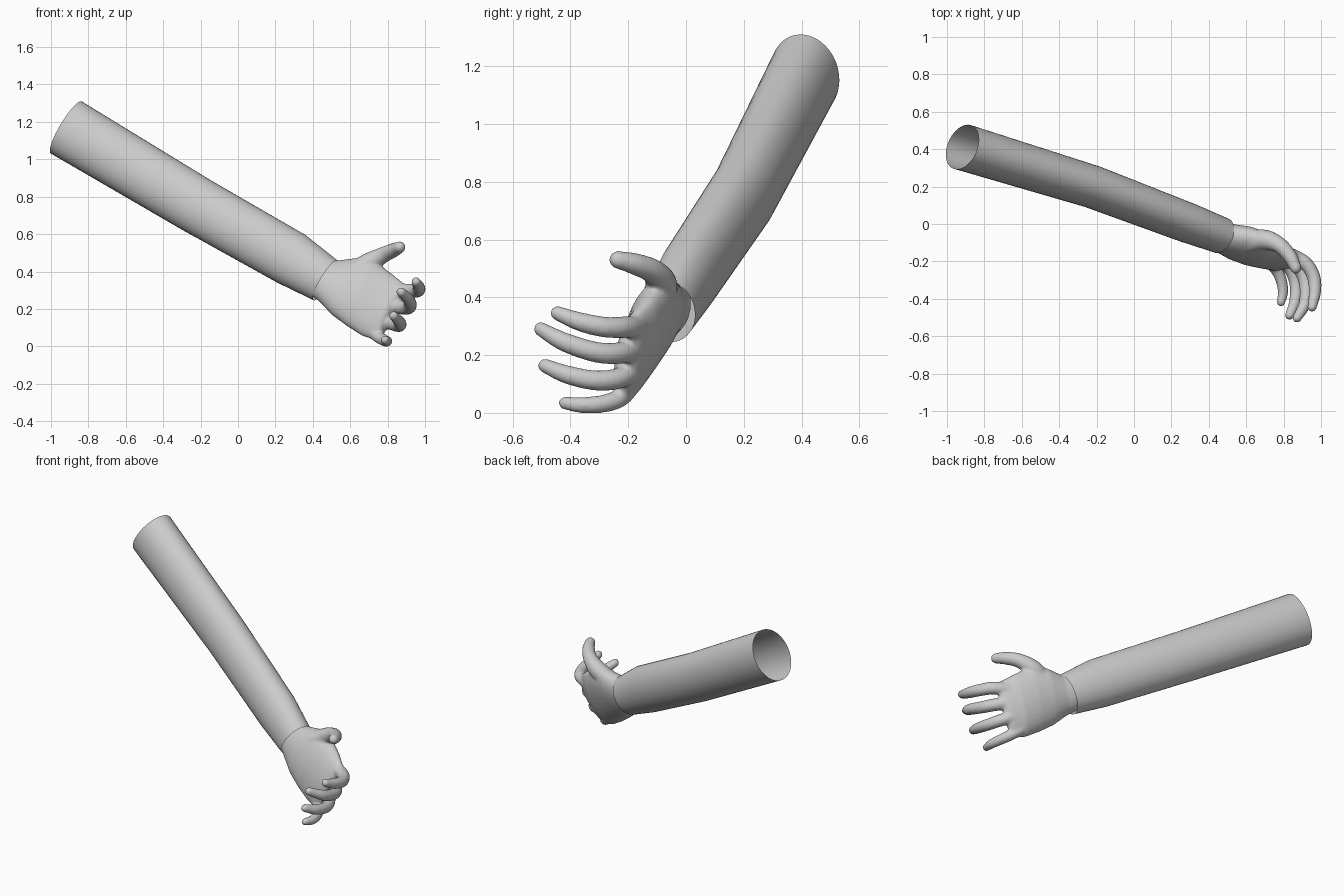
import bpy, bmesh, math
from mathutils import Vector as V

if "Cube" in bpy.data.objects:
    bpy.data.objects.remove(bpy.data.objects["Cube"])

grey = bpy.data.materials.new("plain grey")
grey.diffuse_color = (0.6, 0.6, 0.6, 1)
grey.use_nodes = True
grey.node_tree.nodes["Principled BSDF"].inputs["Base Color"].default_value = grey.diffuse_color


def add_loft(bm, rings, sides, caps):
    """Skin elliptical rings given as (centre, axis u, axis v)."""
    loops = []
    for c, u, v in rings:
        loops.append([bm.verts.new(c + u * math.cos(t) + v * math.sin(t))
                      for t in (2 * math.pi * i / sides for i in range(sides))])
    for a, b in zip(loops, loops[1:]):
        for i in range(sides):
            j = (i + 1) % sides
            bm.faces.new((a[i], a[j], b[j], b[i]))
    if caps:
        bm.faces.new(loops[0][::-1])
        bm.faces.new(loops[-1])


def finish(bm, name):
    bmesh.ops.recalc_face_normals(bm, faces=bm.faces)
    me = bpy.data.meshes.new(name)
    bm.to_mesh(me)
    bm.free()
    ob = bpy.data.objects.new(name, me)
    bpy.context.collection.objects.link(ob)
    me.materials.append(grey)
    for p in me.polygons:
        p.use_smooth = True
    return ob


def catmull(pts, n=6):
    """Smooth path through points (xyz + radius as 4-vectors)."""
    p = [V(q) for q in pts]
    p = [2 * p[0] - p[1]] + p + [2 * p[-1] - p[-2]]
    out = []
    for a, b, c, d in zip(p, p[1:], p[2:], p[3:]):
        for k in range(n):
            t = k / n
            out.append(0.5 * (2 * b + (c - a) * t + (2 * a - 5 * b + 4 * c - d) * t * t
                              + (3 * b - a - 3 * c + d) * t ** 3))
    return out + [p[-2]]


def add_digit(bm, pts):
    """Round tube along a path with a domed tip."""
    path = catmull(pts)
    rings = []
    for i, q in enumerate(path):
        d = (path[min(i + 1, len(path) - 1)] - path[max(i - 1, 0)]).to_3d().normalized()
        u = d.cross(V((0, 0, 1))).normalized()
        v = d.cross(u)
        rings.append((q.to_3d(), u * q.w, v * q.w))
    c, r = path[-1].to_3d(), path[-1].w
    for k in range(1, 6):
        a = math.radians(k * 16)
        rings.append((c + d * r * math.sin(a), u * r * math.cos(a), v * r * math.cos(a)))
    add_loft(bm, rings, 20, True)


# sleeve: open elliptical tube, tapering at the cuff
sections = [((-0.918, 0.412, 1.17), 0.162, 0.124),
            ((-0.225, 0.2, 0.757), 0.153, 0.114),
            ((0.285, 0.007, 0.468), 0.148, 0.106),
            ((0.468, -0.062, 0.353), 0.124, 0.097)]
axis = V((0.82, -0.28, -0.49)).normalized()
up = V((0.49, 0, 0.82)).normalized()
side = axis.cross(up)
bm = bmesh.new()
add_loft(bm, [(V(c), up * a, side * b) for c, a, b in sections], 40, False)
finish(bm, "sleeve")

# hand: palm and digits fused by a voxel remesh
bm = bmesh.new()
palm = [  # thumb-side edge, little-finger-side edge, half thickness
    ((0.48, -0.02, 0.46), (0.38, -0.07, 0.28), 0.070),
    ((0.54, -0.04, 0.455), (0.43, -0.11, 0.245), 0.075),
    ((0.64, -0.055, 0.47), (0.50, -0.15, 0.17), 0.082),
    ((0.74, -0.09, 0.45), (0.58, -0.18, 0.11), 0.080),
    ((0.82, -0.13, 0.39), (0.665, -0.205, 0.055), 0.066),
    ((0.89, -0.18, 0.335), (0.735, -0.225, 0.035), 0.048),
    ((0.905, -0.195, 0.325), (0.755, -0.235, 0.04), 0.030)]
rings = []
for i, (a, b, t) in enumerate(palm):
    a, b = V(a), V(b)
    n0, n1 = palm[max(i - 1, 0)], palm[min(i + 1, len(palm) - 1)]
    d = V(n1[0]) + V(n1[1]) - V(n0[0]) - V(n0[1])
    u = (a - b) / 2
    rings.append(((a + b) / 2, u, d.cross(u).normalized() * t))
add_loft(bm, rings, 32, True)

digits = [
    # thumb
    [(0.60, -0.10, 0.38, 0.06), (0.70, -0.085, 0.445, 0.055), (0.78, -0.115, 0.49, 0.043),
     (0.835, -0.175, 0.515, 0.038), (0.865, -0.235, 0.53, 0.031)],
    # index finger
    [(0.80, -0.15, 0.30, 0.04), (0.91, -0.205, 0.297, 0.038), (0.96, -0.28, 0.297, 0.036),
     (0.967, -0.365, 0.315, 0.033), (0.952, -0.445, 0.345, 0.025)],
    # middle finger
    [(0.78, -0.16, 0.23, 0.04), (0.873, -0.225, 0.208, 0.038), (0.916, -0.31, 0.210, 0.036),
     (0.915, -0.42, 0.245, 0.033), (0.872, -0.503, 0.29, 0.025)],
    # ring finger
    [(0.74, -0.17, 0.16, 0.04), (0.825, -0.225, 0.122, 0.037), (0.864, -0.31, 0.112, 0.035),
     (0.862, -0.41, 0.132, 0.032), (0.832, -0.488, 0.163, 0.025)],
    # little finger
    [(0.68, -0.18, 0.11, 0.035), (0.745, -0.225, 0.055, 0.033), (0.782, -0.285, 0.032, 0.031),
     (0.797, -0.36, 0.027, 0.028), (0.786, -0.418, 0.034, 0.023)]]
for pts in digits:
    add_digit(bm, pts)
hand = finish(bm, "hand")
m = hand.modifiers.new("fuse", 'REMESH')
m.mode = 'VOXEL'
m.voxel_size = 0.008
m.use_smooth_shade = True
m = hand.modifiers.new("soften", 'SMOOTH')
m.factor = 0.5
m.iterations = 6
